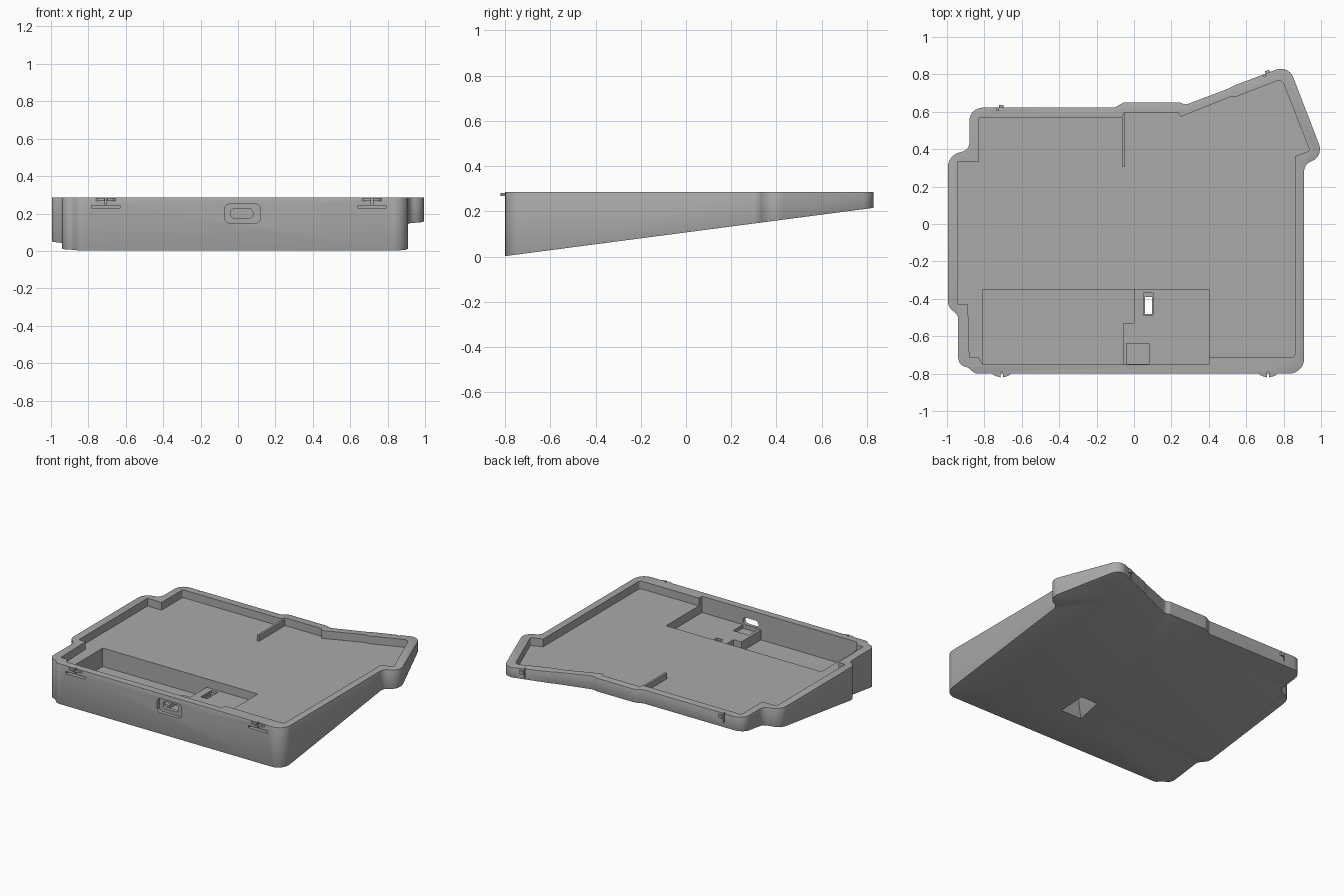
import bpy, bmesh, math
from mathutils import Vector, Matrix

if "Cube" in bpy.data.objects:
    bpy.data.objects.remove(bpy.data.objects["Cube"], do_unlink=True)

TOP, FLOOR = 0.285, 0.23

grey = bpy.data.materials.new("matte_grey")
grey.use_nodes = True
grey.diffuse_color = (0.4, 0.4, 0.4, 1)
grey.node_tree.nodes["Principled BSDF"].inputs["Base Color"].default_value = (0.4, 0.4, 0.4, 1)


def underside(y):
    return 0.002 + 0.131 * (y + 0.8)


def rounded(points, steps=7):
    """Replace each corner (x, y, radius) with an arc."""
    out = []
    for i, (x, y, r) in enumerate(points):
        p = Vector((x, y))
        a = (Vector(points[i - 1][:2]) - p).normalized()
        b = (Vector(points[(i + 1) % len(points)][:2]) - p).normalized()
        half = a.angle(b) / 2
        if r == 0:
            out.append(p)
            continue
        centre = p + (a + b).normalized() * (r / math.sin(half))
        start = p + a * (r / math.tan(half)) - centre
        end = p + b * (r / math.tan(half)) - centre
        sweep = start.angle_signed(end)
        for k in range(steps + 1):
            out.append(centre + Matrix.Rotation(-sweep * k / steps, 2) @ start)
    return out


def make(name, bm):
    bmesh.ops.recalc_face_normals(bm, faces=bm.faces)
    mesh = bpy.data.meshes.new(name)
    bm.to_mesh(mesh)
    bm.free()
    mesh.materials.append(grey)
    ob = bpy.data.objects.new(name, mesh)
    bpy.context.collection.objects.link(ob)
    return ob


def prism(name, points, low, high):
    """Extrude a plan outline between a lower height rule and a flat top."""
    bm = bmesh.new()
    bottom = [bm.verts.new((p[0], p[1], low(p[1]))) for p in points]
    top = [bm.verts.new((p[0], p[1], high)) for p in points]
    bm.faces.new(bottom)
    bm.faces.new(top)
    n = len(points)
    for i in range(n):
        j = (i + 1) % n
        bm.faces.new((bottom[i], bottom[j], top[j], top[i]))
    return make(name, bm)


def box(name, x0, x1, y0, y1, z0, z1):
    return prism(name, [(x0, y0), (x1, y0), (x1, y1), (x0, y1)], lambda y: z0, z1)


def slot(name, x0, x1, z0, z1, r, y0, y1):
    """Rounded opening running along y."""
    ob = prism(name, rounded([(x0, z0, r), (x1, z0, r), (x1, z1, r), (x0, z1, r)]),
               lambda y: -y1, -y0)
    ob.data.transform(Matrix.Rotation(math.pi / 2, 4, "X"))
    return ob


def apply(ob, mod):
    bpy.context.view_layer.objects.active = ob
    bpy.ops.object.modifier_apply(modifier=mod.name)


def boolean(ob, tool, operation="DIFFERENCE"):
    mod = ob.modifiers.new("cut", "BOOLEAN")
    mod.operation, mod.solver, mod.object = operation, "EXACT", tool
    apply(ob, mod)
    bpy.data.objects.remove(tool, do_unlink=True)


# Wedge-shaped body with a chamfered rim and base
outline = rounded([
    (0.91, -0.80, .08), (0.91, 0.32, .05), (1.015, 0.36, .07), (0.826, 0.85, .07),
    (0.54, 0.742, .03), (0.50, 0.722, .03), (0.275, 0.637, .04), (0.245, 0.65, .03),
    (-0.055, 0.65, .05), (-0.105, 0.622, .04), (-0.88, 0.622, .07), (-0.88, 0.385, .05),
    (-0.995, 0.385, .08), (-0.995, -0.44, .06), (-0.94, -0.49, .04), (-0.94, -0.76, .05),
    (-0.89, -0.765, .03), (-0.85, -0.80, .04)])
case = prism("case_body", outline, underside, TOP)
bevel = case.modifiers.new("edge", "BEVEL")
bevel.width, bevel.segments = 0.012, 2
bevel.limit_method, bevel.angle_limit = "ANGLE", math.radians(50)
apply(case, bevel)

# Main tray
tray = [(0.86, -0.715, .02), (0.86, 0.362, 0), (0.94, 0.392, .01), (0.79, 0.775, .03),
        (0.545, 0.68, 0), (0.515, 0.68, 0), (0.25, 0.573, 0), (0.235, 0.597, .01),
        (-0.05, 0.597, .01), (-0.065, 0.57, .01), (-0.83, 0.57, .01), (-0.83, 0.335, 0),
        (-0.94, 0.335, 0), (-0.94, -0.43, 0), (-0.888, -0.43, 0), (-0.88, -0.715, 0),
        (-0.83, -0.715, 0), (-0.81, -0.75, 0), (0.40, -0.75, 0), (0.40, -0.715, 0)]
boolean(case, prism("tray_cut", rounded(tray, 4), lambda y: FLOOR, 0.4))

# Battery bay, circuit bay, and plug clearance
bay = [(-0.81, -0.75), (-0.06, -0.75), (-0.06, -0.53), (0.0, -0.53), (0.0, -0.35), (-0.81, -0.35)]
boolean(case, prism("battery_cut", bay, lambda y: 0.10, 0.4))
board = [(-0.0605, -0.75), (0.40, -0.75), (0.40, -0.35), (-0.0005, -0.35),
         (-0.0005, -0.5295), (-0.0605, -0.5295)]
boolean(case, prism("board_cut", board, lambda y: 0.17, 0.4))
boolean(case, box("plug_clearance_cut", -0.04, 0.08, -0.7495, -0.64, 0.145, 0.4))

# Front port with a wider outer recess
boolean(case, slot("port_recess_cut", -0.07, 0.12, 0.15, 0.25, .025, -0.9, -0.775))
boolean(case, slot("port_cut", -0.04, 0.08, 0.175, 0.225, .022, -0.9, -0.72))

# Reset window with a flared recess in the underside
boolean(case, box("window_cut", 0.052, 0.102, -0.49, -0.37, 0.155, 0.2))
boolean(case, box("window_hole_cut", 0.06, 0.095, -0.48, -0.39, 0.0, 0.2))
flare = box("flare_cut", 0.06, 0.095, -0.48, -0.39, -0.05, 0.135)
for v in flare.data.vertices:
    if v.co.z < 0:
        v.co.x += math.copysign(0.12, v.co.x - 0.0775)
        v.co.y += math.copysign(0.10, v.co.y + 0.435)
boolean(case, flare)

# Front latches: flex slot, slit and catch
for side, x in (("right", -0.707), ("left", 0.717)):
    boolean(case, box("flex_slot_cut", x - .075, x + .075, -0.9, -0.765, 0.229, 0.244))
    boolean(case, box("slit_cut", x - .005, x + .005, -0.9, -0.79, 0.24, 0.4))
    for s in (-1, 1):
        xs = [x + s * d for d in (.006, .058, .035, .006)]
        catch = list(zip(xs, (-0.79, -0.795, -0.812, -0.82)))
        prism("front_catch_%s_%s" % (side, "inner" if s * x < 0 else "outer"),
              catch, lambda y: 0.268, 0.281)

# Rear latches: slit and small nub, turned to follow the wall
for side, x, y, turn in (("right", -0.71, 0.622, 0), ("left", 0.715, 0.808, 20.7)):
    place = Matrix.Translation((x, y, 0)) @ Matrix.Rotation(math.radians(turn), 4, "Z")
    cut = box("rear_slit_cut", -.025, -.015, -0.014, 0.05, 0.22, 0.4)
    cut.data.transform(place)
    boolean(case, cut)
    nub = prism("rear_nub_" + side, [(-.014, -.01), (.016, -.01), (.012, .013), (-.012, .013)],
                lambda y: 0.25, 0.274)
    nub.data.transform(place)

# Divider rib on the tray floor
box("divider_rib", -0.065, -0.05, 0.305, 0.61, FLOOR - .005, 0.272)

# Smooth the rounded walls and keep crisp edges
bpy.ops.object.select_all(action="DESELECT")
case.select_set(True)
bpy.context.view_layer.objects.active = case
bpy.ops.object.shade_smooth_by_angle(angle=math.radians(25))
